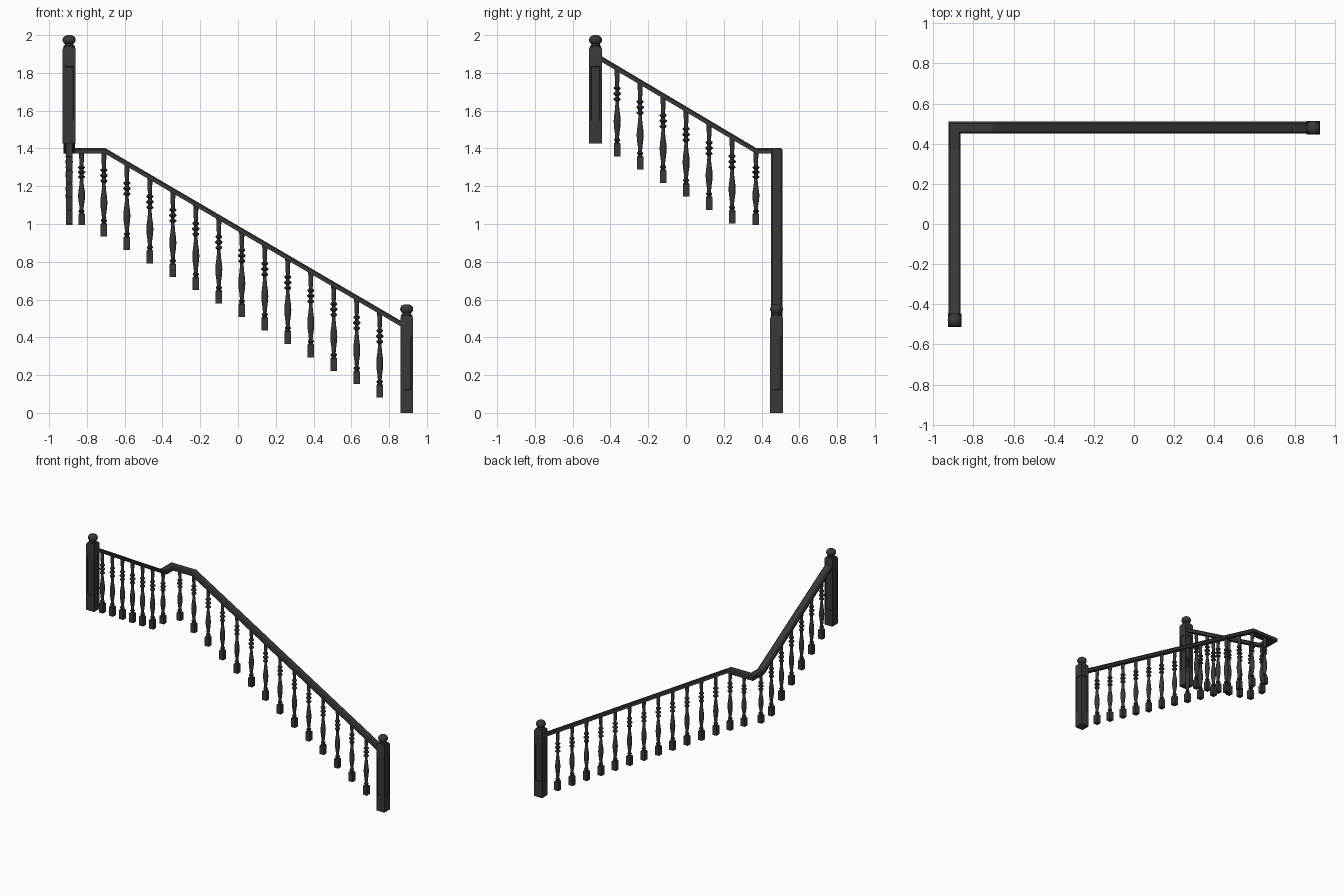
import bpy, bmesh, math
from mathutils import Vector

if "Cube" in bpy.data.objects:
    bpy.data.objects.remove(bpy.data.objects["Cube"])

mat = bpy.data.materials.new("dark_wood")
mat.diffuse_color = (0.04, 0.04, 0.04, 1)
mat.use_nodes = True
mat.node_tree.nodes["Principled BSDF"].inputs["Base Color"].default_value = mat.diffuse_color
XL, YB = -0.894, 0.480          # centre lines of the two rails
XN, YN = 0.893, -0.479          # newel positions at the rail ends


def finish(name, bm, loc=(0, 0, 0), smooth=True):
    bmesh.ops.recalc_face_normals(bm, faces=bm.faces)
    me = bpy.data.meshes.new(name)
    bm.to_mesh(me)
    bm.free()
    ob = bpy.data.objects.new(name, me)
    ob.location = loc
    bpy.context.collection.objects.link(ob)
    me.materials.append(mat)
    if smooth:
        bpy.ops.object.select_all(action='DESELECT')
        ob.select_set(True)
        bpy.context.view_layer.objects.active = ob
        bpy.ops.object.shade_smooth_by_angle(angle=math.radians(40))
    return ob


def loft(bm, rings):
    vs = [[bm.verts.new(p) for p in r] for r in rings]
    n = len(vs[0])
    for a, b in zip(vs, vs[1:]):
        for i in range(n):
            bm.faces.new((a[i], a[(i + 1) % n], b[(i + 1) % n], b[i]))
    bm.faces.new(vs[0])
    bm.faces.new(vs[-1])


def turned(bm, prof, seg=16):
    loft(bm, [[(r * math.cos(2 * math.pi * i / seg), r * math.sin(2 * math.pi * i / seg), z)
               for i in range(seg)] for r, z in prof])


def square(bm, prof):
    loft(bm, [[(-h, -h, z), (h, -h, z), (h, h, z), (-h, h, z)] for h, z in prof])


# newel post: square shaft with a sunk panel on each side, turned ball cap
def newel(name, loc):
    bm = bmesh.new()
    h, pw, z0, z1, d = 0.034, 0.018, 0.12, 0.41, 0.005
    square(bm, [(h, 0), (h, z0), (h, z1), (h, 0.502), (0.029, 0.513)])
    sides = [f for f in bm.faces if abs(f.calc_center_median().z - (z0 + z1) / 2) < 0.01
             and abs(f.normal.z) < 0.1]
    for f in sides:
        f.normal_update()
        n = f.normal.copy()
        c = f.calc_center_median()
        if n.dot(Vector((c.x, c.y, 0))) < 0:
            n = -n
        bmesh.ops.inset_individual(bm, faces=[f], thickness=h - pw)
        for v in f.verts:      # stretch the panel to its full height
            v.co.z = z0 if v.co.z < c.z else z1
            v.co.z += 0.002 if v.co.z < c.z else -0.002
        bmesh.ops.inset_individual(bm, faces=[f], thickness=0.002)
        for v in f.verts:
            v.co -= n * d
    turned(bm, [(0.030, 0.51), (0.030, 0.517), (0.024, 0.521), (0.022, 0.528), (0.029, 0.534),
                (0.034, 0.543), (0.0345, 0.552), (0.031, 0.563), (0.022, 0.571), (0.010, 0.575)], 20)
    finish(name, bm, loc)


newel("lower_newel", (XN, YB, 0))
newel("upper_newel", (XL, YN, 1.425))


# handrail: profile swept along the path, mitred at the corner
def handrail():
    prof = [(-0.030, -0.030), (0.030, -0.030), (0.030, -0.008), (0.022, 0.0),
            (-0.022, 0.0), (-0.030, -0.008)]
    path = [((0.870, YB, 0.483), (0, 1)), ((-0.705, YB, 1.403), (0, 1)),
            ((XL, YB, 1.403), (-1, 1)), ((XL, 0.370, 1.403), (-1, 0)),
            ((XL, -0.455, 1.893), (-1, 0))]
    bm = bmesh.new()
    loft(bm, [[(p[0] + o[0] * u, p[1] + o[1] * u, p[2] + w) for u, w in prof] for p, o in path])
    finish("handrail", bm, smooth=False)


handrail()


# baluster: square foot, turned vase, beads and slim top; z is a share of 0.44
def baluster(name, x, y, bottom, top):
    s = (top - bottom) / 0.44
    bm = bmesh.new()
    square(bm, [(0.0175, 0), (0.0175, 0.064 * s), (0.012, 0.070 * s)])
    prof = [(0.011, 0.066), (0.011, 0.074), (0.016, 0.079), (0.016, 0.085), (0.010, 0.091),
            (0.012, 0.115), (0.017, 0.150), (0.0185, 0.175), (0.017, 0.200), (0.012, 0.235),
            (0.0095, 0.265), (0.010, 0.278), (0.018, 0.284), (0.018, 0.290), (0.010, 0.297),
            (0.010, 0.304), (0.0195, 0.312), (0.0195, 0.318), (0.010, 0.326), (0.010, 0.333),
            (0.018, 0.340), (0.018, 0.346), (0.010, 0.353), (0.012, 0.385), (0.014, 0.44)]
    turned(bm, [(r, z * s) for r, z in prof])
    finish(name, bm, (x, y, bottom))


# lower flight, with one short baluster on the level part
baluster("landing_baluster_a", -0.828, YB, 0.995, 1.385)
for i in range(13):
    x = -0.710 + i * 0.1217
    top = 1.403 - 0.584 * max(0, x + 0.705) - 0.018
    baluster(f"lower_baluster_{i}", x, YB, 0.934 - i * 0.0711, top)

# upper flight, likewise
baluster("landing_baluster_b", XL, 0.370, 0.995, 1.385)
for i in range(6):
    y = 0.244 - i * 0.1217
    baluster(f"upper_baluster_{i}", XL, y, 1.003 + i * 0.0711, 1.385 + 0.594 * (0.370 - y))
